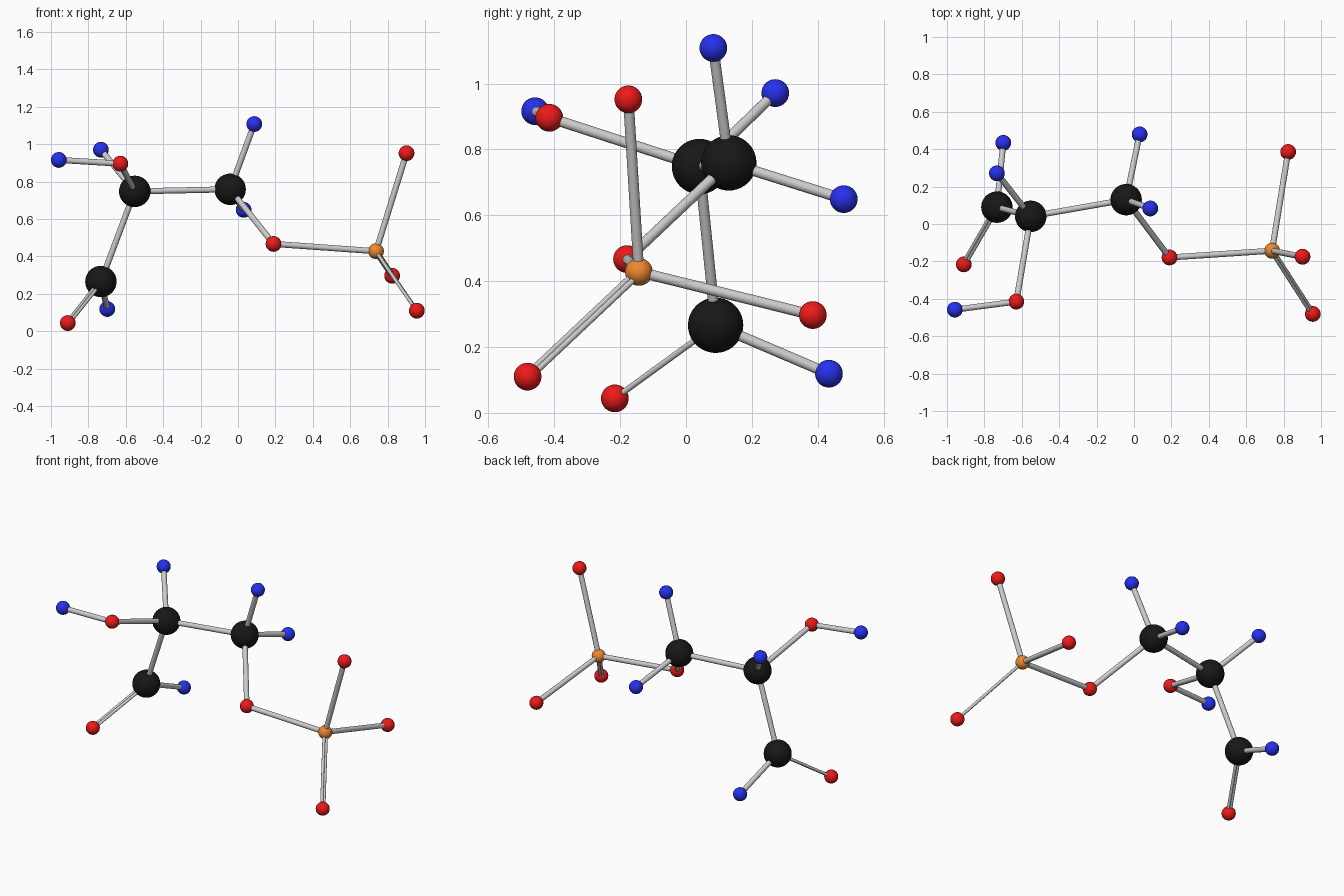
import bpy
from mathutils import Vector

if "Cube" in bpy.data.objects:
    bpy.data.objects.remove(bpy.data.objects["Cube"])


def material(name, rgb):
    m = bpy.data.materials.new(name)
    m.diffuse_color = (*rgb, 1)
    m.use_nodes = True
    m.node_tree.nodes["Principled BSDF"].inputs["Base Color"].default_value = m.diffuse_color
    return m


BLACK = material("black", (0.01, 0.008, 0.008))
RED = material("red", (0.85, 0.01, 0.01))
BLUE = material("blue", (0.02, 0.03, 0.85))
ORANGE = material("orange", (0.85, 0.25, 0.03))
KINDS = {
    "carbon": (0.084, BLACK),
    "oxygen": (0.042, RED),
    "hydrogen": (0.042, BLUE),
    "phosphorus": (0.042, ORANGE),
}

# Atom centres
ATOMS = {
    "carbon_end": (-0.733, 0.090, 0.266),
    "carbon_middle": (-0.552, 0.041, 0.748),
    "carbon_inner": (-0.042, 0.130, 0.759),
    "oxygen_end": (-0.910, -0.216, 0.044),
    "oxygen_hydroxyl": (-0.629, -0.415, 0.896),
    "oxygen_bridge": (0.190, -0.179, 0.467),
    "oxygen_top": (0.901, -0.175, 0.952),
    "oxygen_back": (0.824, 0.385, 0.297),
    "oxygen_low": (0.956, -0.481, 0.110),
    "hydrogen_end": (-0.699, 0.434, 0.119),
    "hydrogen_hydroxyl": (-0.958, -0.458, 0.916),
    "hydrogen_middle": (-0.733, 0.271, 0.971),
    "hydrogen_top": (0.087, 0.083, 1.108),
    "hydrogen_back": (0.030, 0.479, 0.649),
    "phosphorus": (0.738, -0.143, 0.428),
}
SINGLE = [
    ("carbon_end", "carbon_middle"), ("carbon_middle", "carbon_inner"),
    ("carbon_end", "hydrogen_end"), ("carbon_middle", "oxygen_hydroxyl"),
    ("carbon_middle", "hydrogen_middle"), ("oxygen_hydroxyl", "hydrogen_hydroxyl"),
    ("carbon_inner", "hydrogen_top"), ("carbon_inner", "hydrogen_back"),
    ("carbon_inner", "oxygen_bridge"), ("oxygen_bridge", "phosphorus"),
    ("phosphorus", "oxygen_top"), ("phosphorus", "oxygen_back"),
]
# Double bonds, with the direction in which the two rods sit side by side
DOUBLE = [
    ("carbon_end", "oxygen_end", (1, 0, 0)),
    ("phosphorus", "oxygen_low", (0.6, 0.6, -0.5)),
]


def rod(name, a, b, radius):
    d = b - a
    bpy.ops.mesh.primitive_cylinder_add(vertices=24, radius=radius, depth=d.length,
                                        location=(a + b) / 2,
                                        rotation=d.to_track_quat('Z', 'Y').to_euler())
    bpy.context.object.name = name
    bpy.ops.object.shade_smooth_by_angle()


# Atom balls
for name, pos in ATOMS.items():
    radius, mat = KINDS[name.split("_")[0]]
    bpy.ops.mesh.primitive_uv_sphere_add(segments=40, ring_count=20, radius=radius, location=pos)
    ob = bpy.context.object
    ob.name = name
    ob.data.materials.append(mat)
    bpy.ops.object.shade_smooth()

# Single bonds
for p, q in SINGLE:
    rod(f"bond_{p}_to_{q}", Vector(ATOMS[p]), Vector(ATOMS[q]), 0.016)

# Double bonds
for p, q, side in DOUBLE:
    a, b = Vector(ATOMS[p]), Vector(ATOMS[q])
    d = (b - a).normalized()
    s = Vector(side)
    s = (s - d * s.dot(d)).normalized() * 0.008
    for tag, k in (("first", 1), ("second", -1)):
        rod(f"double_bond_{p}_to_{q}_{tag}", a + s * k, b + s * k, 0.009)
